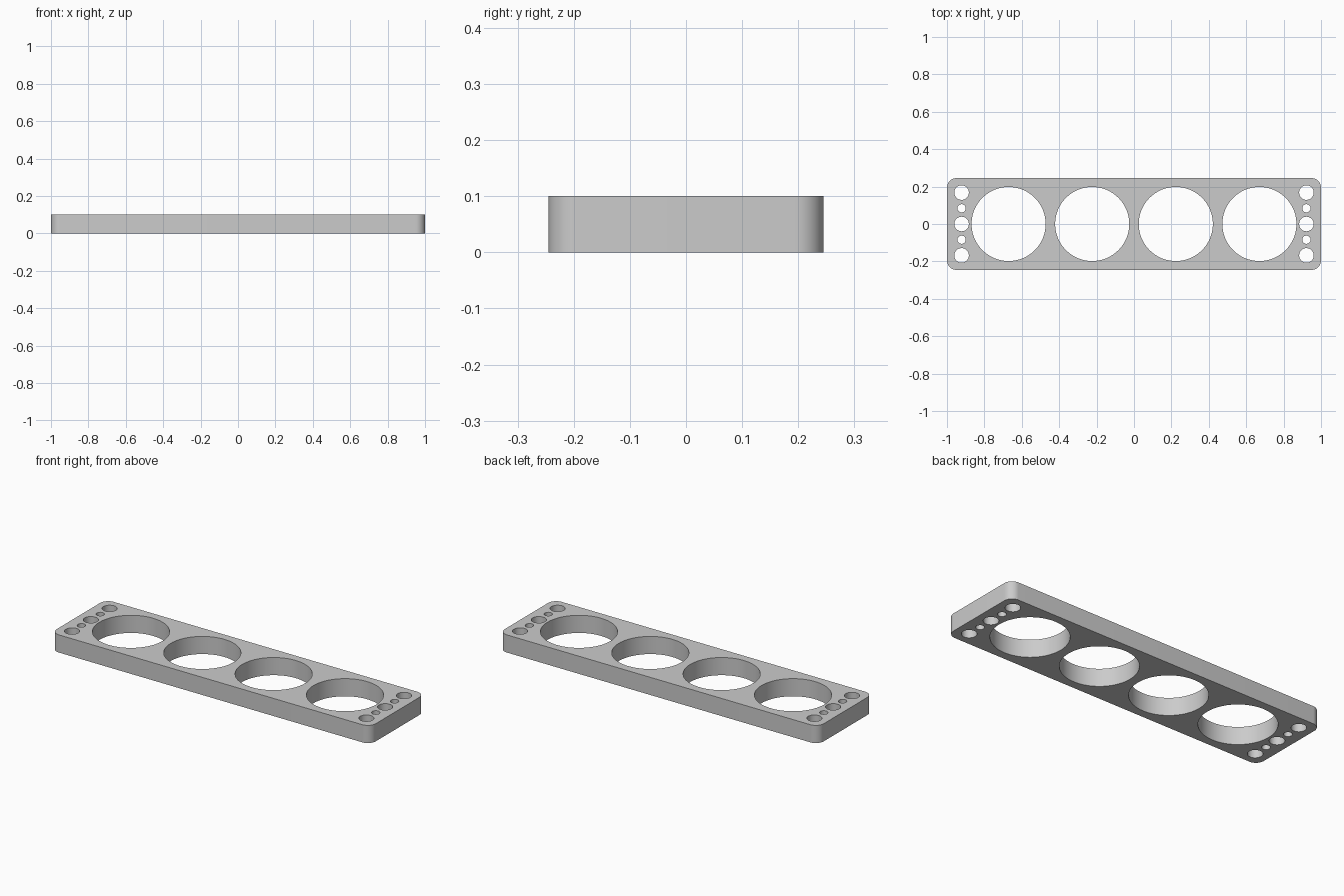
import bpy, bmesh, math

cube = bpy.data.objects.get("Cube")
if cube:
    bpy.data.objects.remove(cube, do_unlink=True)

LENGTH, DEPTH, HEIGHT, CORNER = 2.0, 0.49, 0.1, 0.05

grey = bpy.data.materials.new("plain_grey")
grey.use_nodes = True
colour = (0.6, 0.6, 0.6, 1)
grey.diffuse_color = colour
grey.node_tree.nodes["Principled BSDF"].inputs["Base Color"].default_value = colour


def arc(cx, cy, r, start, sweep, steps):
    angles = [start + sweep * i / steps for i in range(steps + 1)]
    return [(cx + r * math.cos(a), cy + r * math.sin(a)) for a in angles]


def circle(cx, cy, r, steps):
    return arc(cx, cy, r, 0, math.tau, steps)[:-1]


# Rounded outline of the plate
ix, iy = LENGTH / 2 - CORNER, DEPTH / 2 - CORNER
outline = []
for i, (sx, sy) in enumerate([(1, 1), (-1, 1), (-1, -1), (1, -1)]):
    outline += arc(sx * ix, sy * iy, CORNER, i * math.pi / 2, math.pi / 2, 12)
loops = [outline]

# Four large openings in a row
for i in range(4):
    loops.append(circle((i - 1.5) * 0.447, 0, 0.198, 96))

# Column of alternating holes at each end
for side in (-1, 1):
    for i in range(-2, 3):
        radius = 0.022 if i % 2 else 0.039
        loops.append(circle(side * 0.922, i * 0.084, radius, 40))

# Filled flat profile extruded to the plate thickness
profile = bpy.data.curves.new("plate_profile", "CURVE")
profile.dimensions = "2D"
profile.fill_mode = "BOTH"
profile.extrude = HEIGHT / 2
for points in loops:
    spline = profile.splines.new("POLY")
    spline.points.add(len(points) - 1)
    for p, (x, y) in zip(spline.points, points):
        p.co = (x, y, 0, 1)
    spline.use_cyclic_u = True

plate = bpy.data.objects.new("perforated_plate", profile)
bpy.context.collection.objects.link(plate)
bpy.ops.object.select_all(action="DESELECT")
plate.select_set(True)
bpy.context.view_layer.objects.active = plate
bpy.ops.object.convert(target="MESH")
plate = bpy.context.object

# Weld into one solid standing on the floor
bm = bmesh.new()
bm.from_mesh(plate.data)
bmesh.ops.remove_doubles(bm, verts=bm.verts, dist=0.0001)
bmesh.ops.translate(bm, verts=bm.verts, vec=(0, 0, HEIGHT / 2))
bmesh.ops.recalc_face_normals(bm, faces=bm.faces)
bm.to_mesh(plate.data)
bm.free()
plate.data.materials.clear()
plate.data.materials.append(grey)
bpy.ops.object.shade_smooth_by_angle(angle=math.radians(30))
